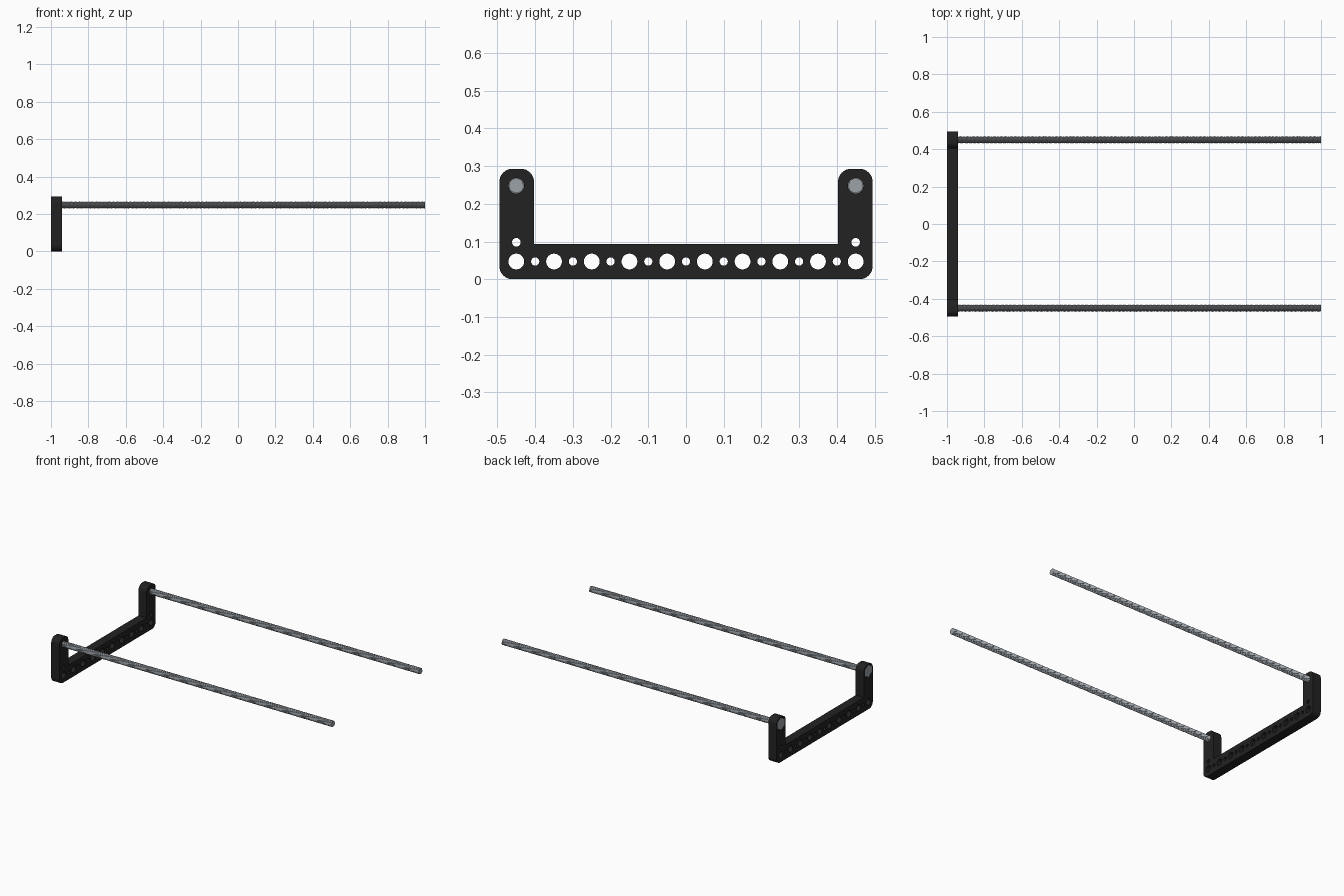
import bpy, bmesh, math

if "Cube" in bpy.data.objects:
    bpy.data.objects.remove(bpy.data.objects["Cube"])

def material(name, col):
    m = bpy.data.materials.new(name)
    m.diffuse_color = (*col, 1)
    m.use_nodes = True
    m.node_tree.nodes["Principled BSDF"].inputs["Base Color"].default_value = m.diffuse_color
    return m

BLACK = material("black plastic", (0.016, 0.016, 0.016))
STEEL = material("steel", (0.33, 0.36, 0.39))
ROD_Y, ROD_Z = 0.45, 0.248
BACK, FACE, TIP = -0.999, -0.94, 1.0

def finish(name, bm, mat):
    bmesh.ops.recalc_face_normals(bm, faces=bm.faces[:])
    me = bpy.data.meshes.new(name)
    bm.to_mesh(me)
    bm.free()
    me.materials.append(mat)
    ob = bpy.data.objects.new(name, me)
    bpy.context.collection.objects.link(ob)
    return ob

def prism(bm, pts, x0, x1):
    """Extrude a closed (y, z) outline along x."""
    a = [bm.verts.new((x0, y, z)) for y, z in pts]
    b = [bm.verts.new((x1, y, z)) for y, z in pts]
    bm.faces.new(a)
    bm.faces.new(b[::-1])
    for i in range(len(pts)):
        j = (i + 1) % len(pts)
        bm.faces.new((a[i], a[j], b[j], b[i]))

def arc(cy, cz, r, a0, a1, n):
    return [(cy + r * math.cos(math.radians(a0 + (a1 - a0) * i / n)),
             cz + r * math.sin(math.radians(a0 + (a1 - a0) * i / n))) for i in range(n + 1)]

def ring(cy, cz, r, n, start=0):
    return arc(cy, cz, r, start, start + 360, n)[:-1]

# U-shaped bracket with rounded outer corners
W, IN, H, BAR, R = 0.495, 0.403, 0.293, 0.093, 0.035
half = (arc(W - R, R, R, -90, 0, 8) + arc(W - R, H - R, R, 0, 90, 8)
        + arc(IN + R, H - R, R, 90, 180, 8) + [(IN, BAR)])
outline = half + [(-y, z) for y, z in reversed(half)]
bm = bmesh.new()
prism(bm, outline, BACK, FACE)
bracket = finish("bracket", bm, BLACK)

# Drilled holes: large and small ones alternate along the bar
bm = bmesh.new()
for k in range(10):
    prism(bm, ring(-0.45 + 0.1 * k, 0.047, 0.021, 24), -1.1, -0.85)
for k in range(9):
    prism(bm, ring(-0.4 + 0.1 * k, 0.047, 0.011, 16), -1.1, -0.85)
for s in (-1, 1):
    prism(bm, ring(s * 0.45, 0.098, 0.0115, 16), -1.1, -0.85)
    prism(bm, ring(s * ROD_Y, ROD_Z, 0.0205, 24), -1.1, -0.85)
holes = finish("hole_cutter", bm, BLACK)

# Hexagonal nut pockets in the back
bm = bmesh.new()
for s in (-1, 1):
    prism(bm, ring(s * ROD_Y, ROD_Z, 0.0415, 6, 90), -1.1, -0.966)
pockets = finish("pocket_cutter", bm, BLACK)

for cutter in (holes, pockets):
    mod = bracket.modifiers.new(cutter.name, 'BOOLEAN')
    mod.operation = 'DIFFERENCE'
    mod.solver = 'EXACT'
    mod.object = cutter
    cutter.hide_render = True
    cutter.hide_viewport = True

def threaded_rod(name, cy, cz, crest=0.0195, root=0.016, pitch=0.007, n=14):
    x0, x1 = -1.0, TIP
    bm = bmesh.new()
    total = (int((x1 - x0) / pitch) + 3) * n
    c, r = [], []
    for i in range(total + 1):
        a = 2 * math.pi * i / n
        x = x0 + pitch * (i / n - 1.5)
        for store, rad, off in ((c, crest, 0), (r, root, pitch / 2)):
            px = min(max(x + off, x0), x1)
            store.append(bm.verts.new((px, cy + rad * math.cos(a), cz + rad * math.sin(a))))
    for i in range(total):
        bm.faces.new((c[i], c[i + 1], r[i + 1], r[i]))
        if i + n + 1 <= total:
            bm.faces.new((r[i], r[i + 1], c[i + n + 1], c[i + n]))
    # end caps
    for x in (x0, x1):
        bm.faces.new([bm.verts.new((x, y, z)) for y, z in ring(cy, cz, root, n)])
    bmesh.ops.remove_doubles(bm, verts=bm.verts[:], dist=1e-6)
    return finish(name, bm, STEEL)

# Threaded rods and the nuts that hold them
for side, s in (("front", -1), ("back", 1)):
    threaded_rod(side + "_threaded_rod", s * ROD_Y, ROD_Z)
    bm = bmesh.new()
    prism(bm, ring(s * ROD_Y, ROD_Z, 0.0404, 6, 90), BACK, -0.967)
    finish(side + "_hex_nut", bm, STEEL)
